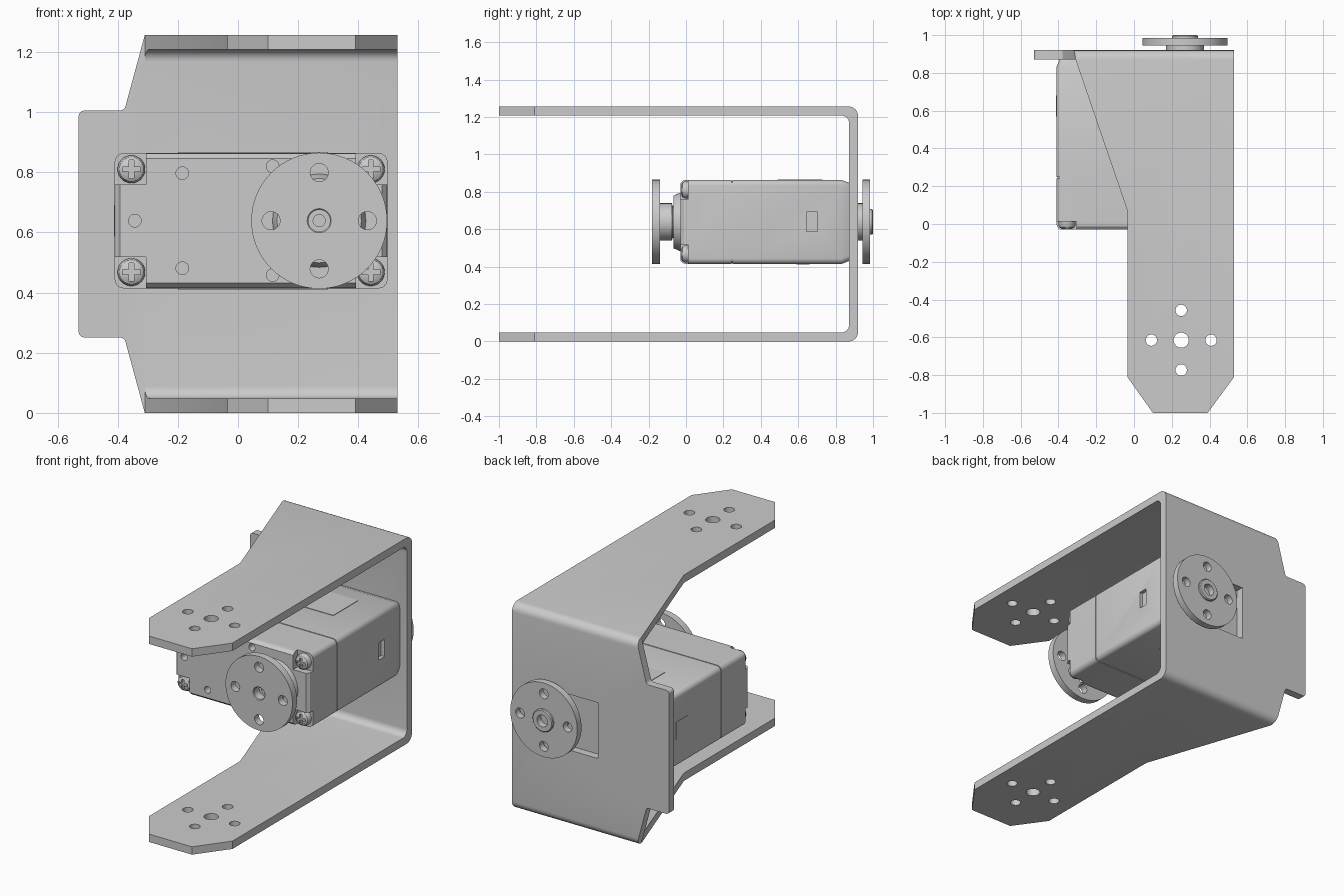
import bpy, bmesh, math
from mathutils import Vector

if "Cube" in bpy.data.objects:
    bpy.data.objects.remove(bpy.data.objects["Cube"], do_unlink=True)

grey = bpy.data.materials.new("metal_grey")
grey.use_nodes = True
grey.diffuse_color = (0.6, 0.6, 0.6, 1)
grey.node_tree.nodes["Principled BSDF"].inputs["Base Color"].default_value = grey.diffuse_color
parts = []


def finish(name, bm):
    bmesh.ops.recalc_face_normals(bm, faces=bm.faces)
    mesh = bpy.data.meshes.new(name)
    bm.to_mesh(mesh)
    bm.free()
    mesh.materials.append(grey)
    ob = bpy.data.objects.new(name, mesh)
    bpy.context.collection.objects.link(ob)
    parts.append(ob)
    return ob


def bridge(name, loops):
    """Skin a list of equally long point loops and cap both ends."""
    bm = bmesh.new()
    rings = [[bm.verts.new(p) for p in loop] for loop in loops]
    n = len(rings[0])
    for a, b in zip(rings, rings[1:]):
        for i in range(n):
            j = (i + 1) % n
            bm.faces.new((a[i], a[j], b[j], b[i]))
    bm.faces.new(rings[0])
    bm.faces.new(rings[-1])
    return finish(name, bm)


def fillet(points, steps=6):
    """Round the corners of a polygon given as (a, b, radius)."""
    out = []
    for i, (a, b, r) in enumerate(points):
        p = Vector((a, b))
        if not r:
            out.append(p)
            continue
        u = (Vector(points[i - 1][:2]) - p).normalized()
        v = (Vector(points[(i + 1) % len(points)][:2]) - p).normalized()
        half = u.angle(v) / 2
        c = p + (u + v).normalized() * (r / math.sin(half))
        s = (p + u * (r / math.tan(half)) - c).normalized()
        e = (p + v * (r / math.tan(half)) - c).normalized()
        for k in range(steps + 1):
            out.append(c + s.slerp(e, k / steps) * r)
    return out


def prism(name, points, axis, lo, hi):
    place = {"x": lambda p, c: (c, p[0], p[1]),
             "y": lambda p, c: (p[0], c, p[1]),
             "z": lambda p, c: (p[0], p[1], c)}[axis]
    return bridge(name, [[place(p, c) for p in points] for c in (lo, hi)])


def box(name, x0, x1, y0, y1, z0, z1):
    return prism(name, [(x0, y0), (x1, y0), (x1, y1), (x0, y1)], "z", z0, z1)


def circle(cx, cy, r, n=32):
    return [(cx + r * math.cos(math.tau * i / n), cy + r * math.sin(math.tau * i / n)) for i in range(n)]


def lathe(name, profile, cx, cz, n=64):
    """Turn a (radius, y) profile about an axis along y."""
    return bridge(name, [[(x, y, z) for x, z in circle(cx, cz, r, n)] for r, y in profile])


def cut(target, tool, operation="DIFFERENCE"):
    mod = target.modifiers.new("cut", "BOOLEAN")
    mod.operation, mod.object, mod.solver = operation, tool, "EXACT"
    graph = bpy.context.evaluated_depsgraph_get()
    graph.update()
    mesh = bpy.data.meshes.new_from_object(target.evaluated_get(graph))
    target.modifiers.clear()
    target.data = mesh
    parts.remove(tool)
    bpy.data.objects.remove(tool, do_unlink=True)


# Bent U bracket: side profile trimmed by plate and arm outlines
H, T = 1.256, 0.048
u_profile = fillet([(-1, 0, 0), (0.92, 0, 0.05), (0.92, H, 0.05), (-1, H, 0),
                    (-1, H - T, 0), (0.872, H - T, 0.04), (0.872, T, 0.04), (-1, T, 0)])
bracket = prism("bracket", u_profile, "x", -0.53, 0.53)
upper = [(-0.271, 1.4, 0), (-0.378, 1.005, 0.02), (-0.53, 1.005, 0.02)]
lower = [(x, H - z, r) for x, z, r in reversed(upper)]
cut(bracket, prism("plate_trim", fillet(upper + lower + [(0.7, -0.144, 0), (0.7, 1.4, 0)]),
                   "y", -1.2, 1.2), "INTERSECT")
arm = [(0.7, 1.1), (0.7, -0.58), (0.316, -1.1), (0.171, -1.1), (-0.035, -0.81),
       (-0.035, 0.07), (-0.31, 0.872), (-0.7, 0.872), (-0.7, 1.1)]
cut(bracket, prism("arm_trim", arm, "z", -0.3, 1.6), "INTERSECT")
for dx, dy, r in [(0, 0, 0.04), (0.158, 0, 0.03), (-0.158, 0, 0.03), (0, 0.158, 0.03), (0, -0.158, 0.03)]:
    cut(bracket, prism("arm_hole", circle(0.25 + dx, -0.615 + dy, r), "z", -0.1, 1.4))
cut(bracket, box("window", -0.05, 0.36, 0.8, 1, 0.465, 0.805))

# Servo case with tapered ends and a seam groove
CX, CZ, HX, HZ = 0.0435, 0.639, 0.4535, 0.225


def case_loop(y, inset):
    a, b = HX - inset, HZ - inset
    ring = fillet([(-a, -b, 0.03), (a, -b, 0.03), (a, b, 0.03), (-a, b, 0.03)])
    return [(CX + p.x, y, CZ + p.y) for p in ring]


case = bridge("servo_case", [case_loop(y, i) for y, i in [
    (-0.03, 0.018), (-0.012, 0.002), (0, 0), (0.242, 0), (0.242, 0.005), (0.248, 0.005),
    (0.248, 0), (0.83, 0), (0.872, 0.016)]])

# Corner pockets with cross-head screws
for sx in (-1, 1):
    for sz in (-1, 1):
        x, z = CX + sx * 0.398, CZ + sz * 0.171
        ex, ez = CX + sx * 0.349, CZ + sz * 0.12
        ox, oz = CX + sx * 0.6, CZ + sz * 0.4
        cut(case, box("pocket", min(ex, ox), max(ex, ox), -0.1, 0.012, min(ez, oz), max(ez, oz)))
        screw = lathe("case_screw", [(0.046, 0.03), (0.046, -0.006), (0.04, -0.018),
                                     (0.028, -0.025), (0.012, -0.028)], x, z, 32)
        cut(screw, box("slot", x - 0.03, x + 0.03, -0.1, -0.01, z - 0.008, z + 0.008))
        cut(screw, box("slot", x - 0.008, x + 0.008, -0.1, -0.01, z - 0.03, z + 0.03))

# Small blind holes in the front face
for x, z in [(-0.185, 0.797), (-0.185, 0.481), (-0.343, CZ), (0.115, 0.82), (0.115, 0.458)]:
    cut(case, prism("blind_hole", circle(x, z, 0.021, 24), "y", -0.1, 0.03))

# Side notch and thin raised panels on the case
cut(case, box("side_notch", 0.475, 0.6, 0.645, 0.702, 0.587, 0.692))
box("top_panel", -0.2, 0.3, 0.49, 0.73, 0.86, 0.867)
box("bottom_panel", -0.2, 0.3, 0.59, 0.66, 0.411, 0.418)
box("side_panel", -0.413, -0.405, 0.57, 0.68, 0.587, 0.692)

# Output boss and front and rear horns
SX = 0.27
lathe("output_boss", [(0.155, 0), (0.155, -0.035), (0.14, -0.068), (0.05, -0.068)], SX, CZ)
horns = [lathe("front_horn", [
    (0.085, -0.05), (0.085, -0.072), (0.1, -0.075), (0.1, -0.14), (0.226, -0.14), (0.226, -0.183),
    (0.04, -0.183), (0.036, -0.179), (0.036, -0.13), (0.02, -0.13), (0.02, -0.11)], SX, CZ),
    lathe("rear_horn", [
        (0.1, 0.86), (0.1, 0.944), (0.226, 0.944), (0.226, 0.985), (0.068, 0.985), (0.068, 0.995),
        (0.063, 1), (0.036, 1), (0.036, 0.96)], SX, CZ)]
for horn, y in zip(horns, (-0.16, 0.965)):
    for k in range(4):
        t = k * math.pi / 2
        hole = circle(SX + 0.16 * math.cos(t), CZ + 0.16 * math.sin(t), 0.03)
        cut(horn, prism("horn_hole", hole, "y", y - 0.04, y + 0.04))

# Smooth curved faces, keep edges sharp
bpy.ops.object.select_all(action="DESELECT")
for ob in parts:
    ob.select_set(True)
bpy.context.view_layer.objects.active = bracket
bpy.ops.object.shade_smooth_by_angle(angle=math.radians(30))
